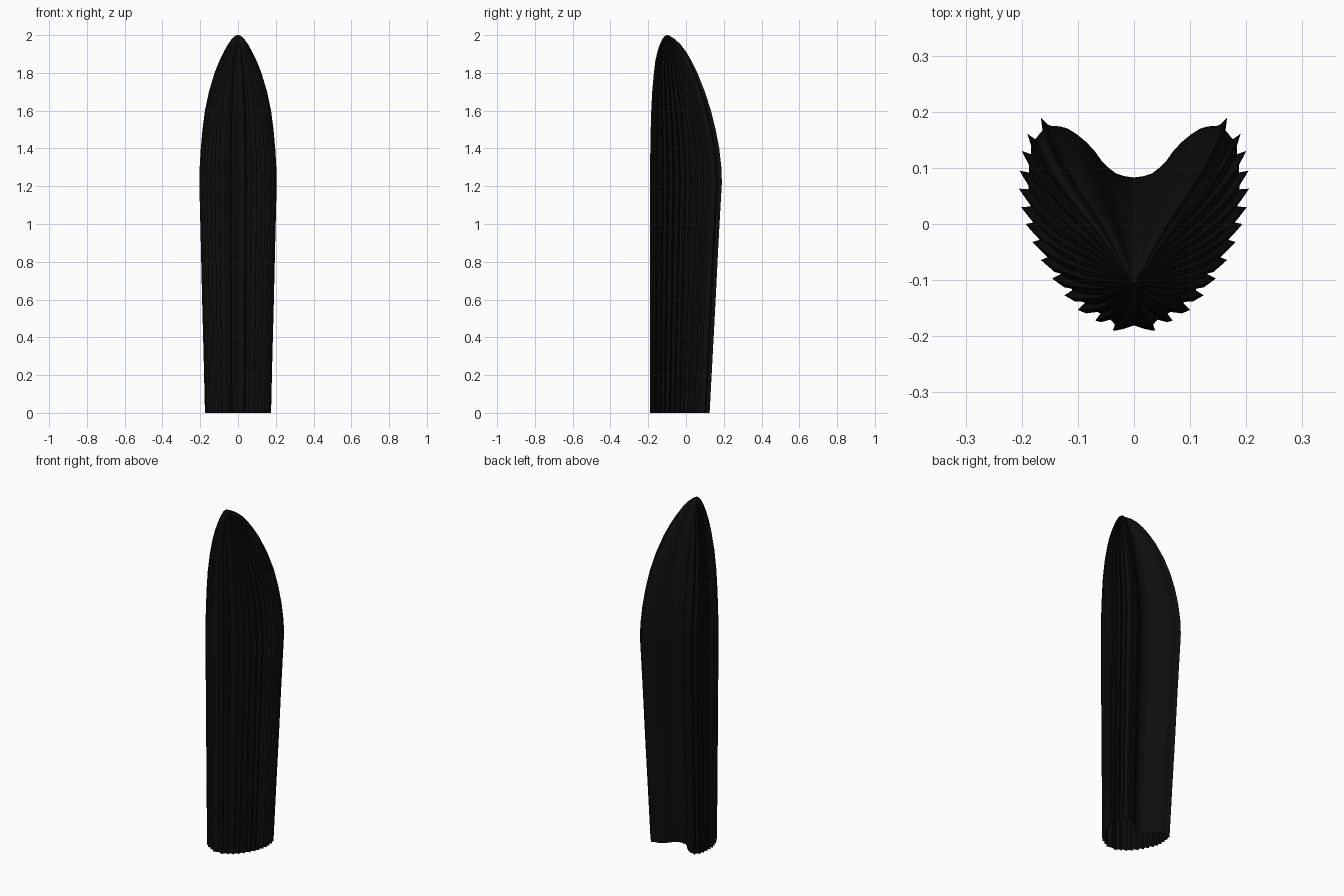
import bpy, bmesh
from mathutils import Vector

if "Cube" in bpy.data.objects:
    bpy.data.objects.remove(bpy.data.objects["Cube"])

# Rib tips on the right half, from the front round to the back lobe (widest level)
TIPS = [Vector(p) for p in [
    (.038, -.19), (.069, -.172), (.1, -.153), (.124, -.127), (.146, -.097),
    (.166, -.064), (.181, -.032), (.193, 0), (.201, .03), (.205, .063),
    (.204, .095), (.2, .13), (.19, .161), (.166, .19)]]
# Smooth back lobe and the hollow groove down the back
BACK = [(.148, .175), (.132, .174), (.118, .17), (.102, .16), (.085, .146), (.07, .13),
        (.058, .113), (.045, .1), (.032, .09), (.016, .085)]

# Level outline: z, half width, front y, back y
LEVELS = [(0, .175, -.19, .125), (.3, .182, -.19, .141), (.6, .19, -.19, .157),
          (.9, .197, -.19, .172), (1.1, .202, -.19, .183), (1.22, .205, -.19, .19),
          (1.3, .203, -.19, .187), (1.4, .197, -.189, .176), (1.5, .188, -.187, .157),
          (1.6, .175, -.184, .132), (1.7, .154, -.179, .1), (1.8, .124, -.17, .06),
          (1.86, .1, -.163, .031), (1.91, .076, -.152, .002), (1.95, .054, -.139, -.028),
          (1.98, .033, -.125, -.06), (1.995, .016, -.112, -.085), (2, .006, -.105, -.095)]


def half_profile():
    pts = []
    for i, tip in enumerate(TIPS):
        t = (TIPS[min(i + 1, 13)] - TIPS[max(i - 1, 0)]).normalized()
        inward = Vector((-t.y, t.x))
        if i == 0:
            inward = Vector((-.2, 1)).normalized()
        depth = .012 if i == 0 else .017
        pts += [tip - t * .016 + inward * depth, tip, tip - t * .002 + inward * depth]
    return [(p[0], p[1]) for p in pts] + BACK


half = half_profile()
profile = [(0, -.179)] + half + [(0, .083)] + [(-x, y) for x, y in reversed(half)]

# Ribbed shell: loft the heart-shaped section through the levels, open at the base
bm = bmesh.new()
rings = []
for z, w, yf, yb in LEVELS:
    rings.append([bm.verts.new((x / .205 * w, yf + (y + .19) / .38 * (yb - yf), z))
                  for x, y in profile])
n = len(profile)
for a, b in zip(rings, rings[1:]):
    for i in range(n):
        j = (i + 1) % n
        bm.faces.new((a[i], a[j], b[j], b[i]))
bm.faces.new(rings[-1])

mesh = bpy.data.meshes.new("folded_ribbed_shell")
bm.to_mesh(mesh)
bm.free()
shell = bpy.data.objects.new("folded_ribbed_shell", mesh)
bpy.context.collection.objects.link(shell)

# Black finish
black = bpy.data.materials.new("black")
black.diffuse_color = (.004, .004, .004, 1)
black.use_nodes = True
black.node_tree.nodes["Principled BSDF"].inputs["Base Color"].default_value = black.diffuse_color
mesh.materials.append(black)

bpy.context.view_layer.objects.active = shell
shell.select_set(True)
bpy.ops.object.shade_smooth_by_angle(angle=.6)
